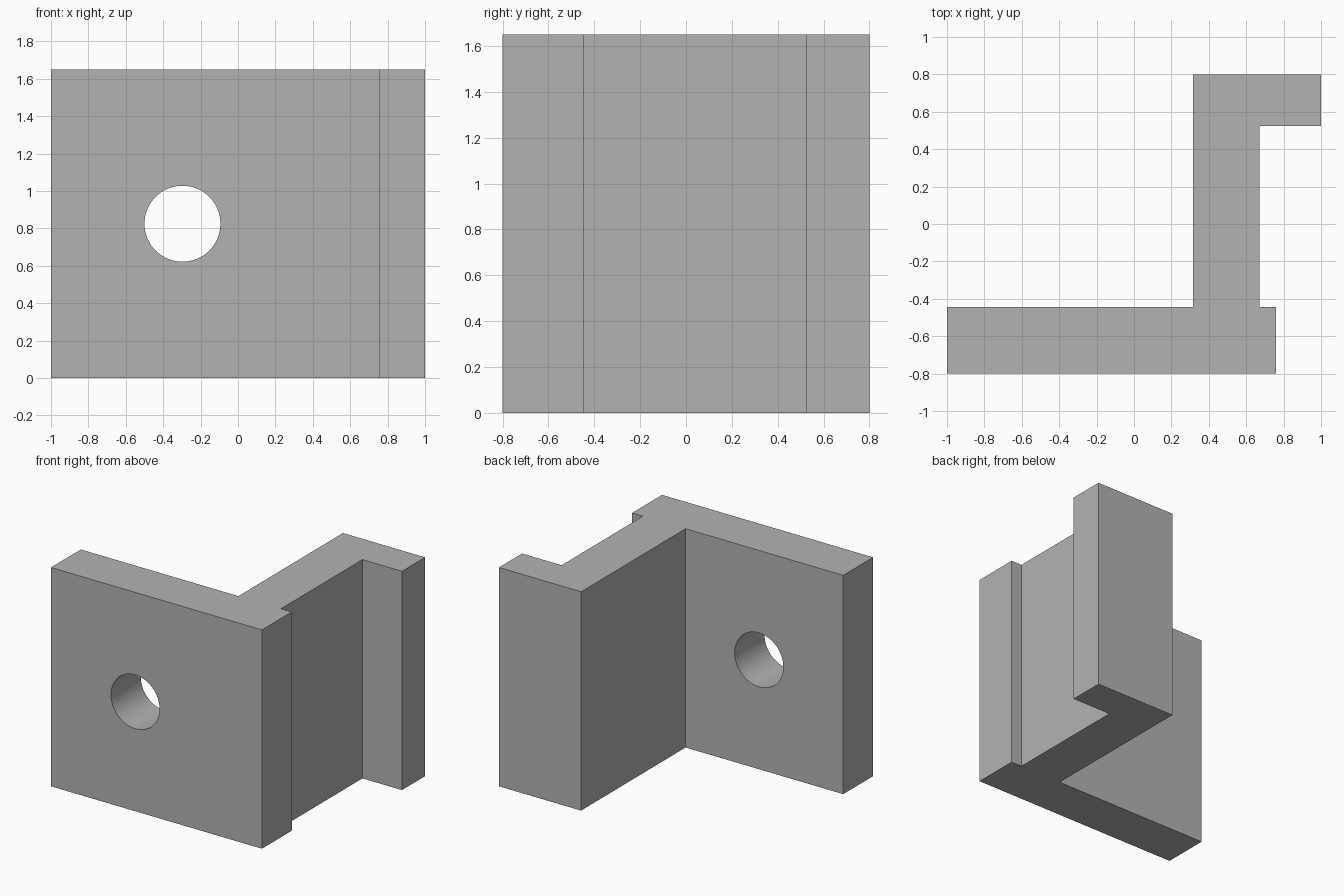
import bpy
import bmesh
from math import pi, radians

cube = bpy.data.objects.get("Cube")
if cube:
    bpy.data.objects.remove(cube, do_unlink=True)

HEIGHT = 1.65

# Single plain grey
grey = bpy.data.materials.new("plain_grey")
grey.use_nodes = True
colour = (0.45, 0.45, 0.45, 1)
grey.diffuse_color = colour
grey.node_tree.nodes["Principled BSDF"].inputs["Base Color"].default_value = colour


def extrude_profile(name, points, height):
    bm = bmesh.new()
    base = bm.faces.new([bm.verts.new((x, y, 0)) for x, y in points])
    top = bmesh.ops.extrude_face_region(bm, geom=[base])["geom"]
    bmesh.ops.translate(bm, vec=(0, 0, height),
                        verts=[v for v in top if isinstance(v, bmesh.types.BMVert)])
    bmesh.ops.recalc_face_normals(bm, faces=bm.faces)
    mesh = bpy.data.meshes.new(name)
    bm.to_mesh(mesh)
    bm.free()
    obj = bpy.data.objects.new(name, mesh)
    bpy.context.collection.objects.link(obj)
    mesh.materials.append(grey)
    return obj


# Bracket: front plate, web and rear flange as one outline
front, plate_back, flange_front, rear = -0.8, -0.445, 0.525, 0.8
web_right, web_left = 0.315, 0.67
bracket = extrude_profile("bracket", [
    (-1, front), (0.76, front), (0.76, plate_back), (web_left, plate_back),
    (web_left, flange_front), (1, flange_front), (1, rear), (web_right, rear),
    (web_right, plate_back), (-1, plate_back)], HEIGHT)

# Round bolt hole through the front plate
bpy.ops.mesh.primitive_cylinder_add(
    vertices=64, radius=0.203, depth=0.6,
    location=(-0.297, (front + plate_back) / 2, HEIGHT / 2), rotation=(pi / 2, 0, 0))
cutter = bpy.context.object
cutter.name = "hole_cutter"
cutter.hide_render = True
cutter.data.materials.append(grey)

cut = bracket.modifiers.new("bolt_hole", "BOOLEAN")
cut.operation = "DIFFERENCE"
cut.solver = "EXACT"
cut.object = cutter

bpy.ops.object.select_all(action="DESELECT")
bracket.select_set(True)
bpy.context.view_layer.objects.active = bracket
bpy.ops.object.modifier_apply(modifier=cut.name)
bpy.data.objects.remove(cutter, do_unlink=True)
bpy.ops.object.shade_smooth_by_angle(angle=radians(30))
